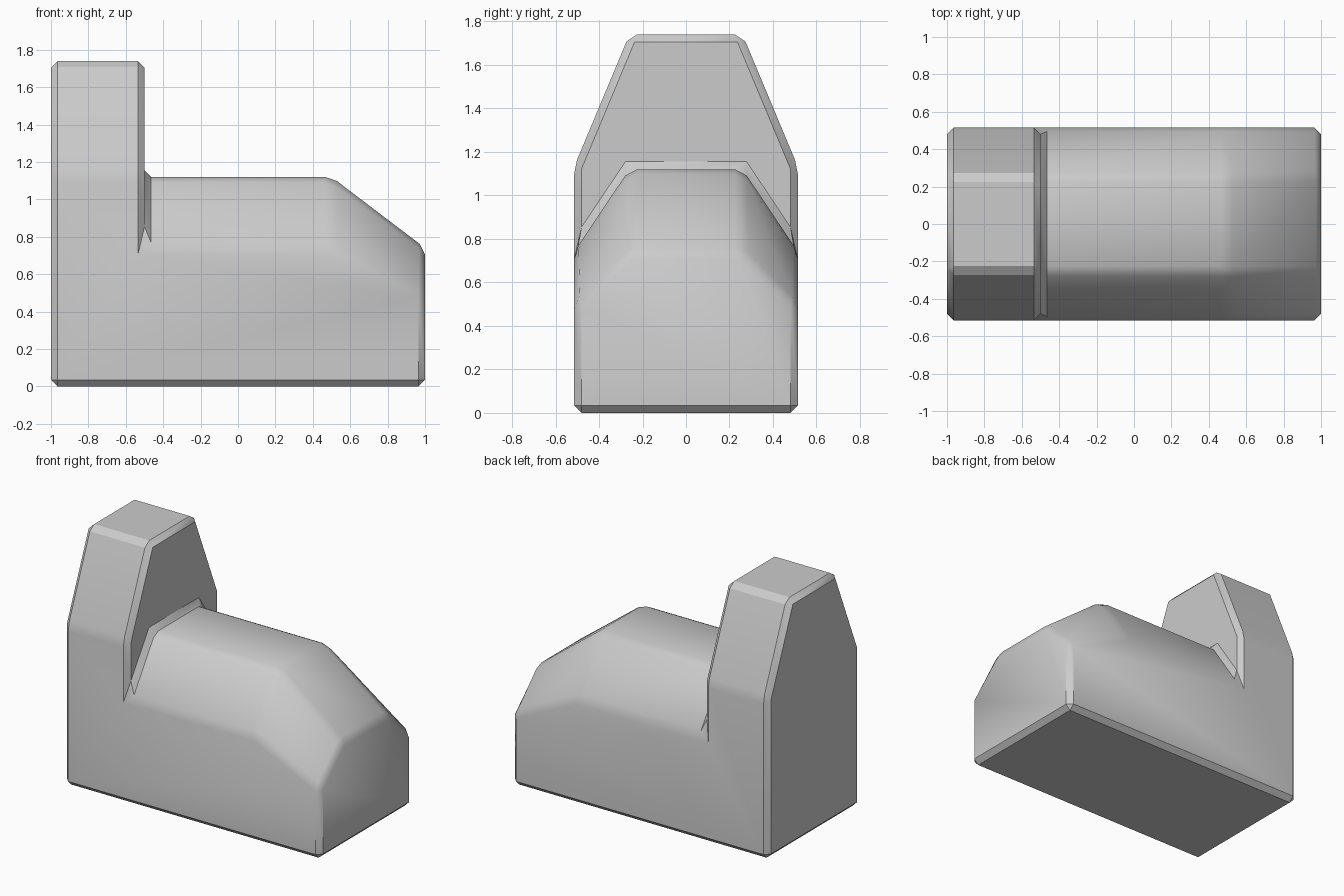
import bpy
import bmesh

if "Cube" in bpy.data.objects:
    bpy.data.objects.remove(bpy.data.objects["Cube"])

W, T, BEV = 0.515, 0.26, 0.035   # half width at walls, half width at top, chamfer

bm = bmesh.new()


def ring(x, eave, top):
    """Upper cross-section at x: eave, top, top, eave."""
    return [bm.verts.new((x, y, z)) for y, z in
            ((-W, eave), (-T, top), (T, top), (W, eave))]


def base(x):
    return [bm.verts.new((x, y, 0)) for y in (-W, W)]


# Cross-sections of the tall block and the hipped long body
t0, t1 = ring(-1, 1.13, 1.74), ring(-0.5, 1.13, 1.74)
b0, b1, b2 = ring(-0.5, 0.74, 1.12), ring(0.5, 0.74, 1.12), ring(1, 0.5, 0.74)
g0, g1 = base(-1), base(1)

# Sloped and flat upper faces
for a, b in ((t0, t1), (b0, b1), (b1, b2)):
    for i in range(3):
        bm.faces.new((a[i], a[i + 1], b[i + 1], b[i]))

# Flush side walls
for k, g in ((0, 0), (3, 1)):
    bm.faces.new((g0[g], t0[k], t1[k], b0[k], b1[k], b2[k], g1[g]))

# End walls, step face and underside
bm.faces.new([g0[0], *t0, g0[1]])
bm.faces.new([g1[0], *b2, g1[1]])
bm.faces.new([*t1, *reversed(b0)])
bm.faces.new((g0[0], g0[1], g1[1], g1[0]))
bmesh.ops.recalc_face_normals(bm, faces=bm.faces[:])

# Chamfer every edge, including the inner corner
bmesh.ops.bevel(bm, geom=bm.edges[:], offset=BEV, offset_type='OFFSET',
                segments=1, profile=0.5, affect='EDGES', clamp_overlap=True)
bmesh.ops.recalc_face_normals(bm, faces=bm.faces[:])

# Smooth body, crisp edges on the tall block and along the base
for f in bm.faces:
    f.smooth = True
for e in bm.edges:
    on_body = all(v.co.x > -0.46 and v.co.z > 0.05 for v in e.verts)
    e.smooth = on_body or e.calc_face_angle(0) < 0.5

mesh = bpy.data.meshes.new("stepped_block")
bm.to_mesh(mesh)
bm.free()
obj = bpy.data.objects.new("stepped_block", mesh)
bpy.context.collection.objects.link(obj)
